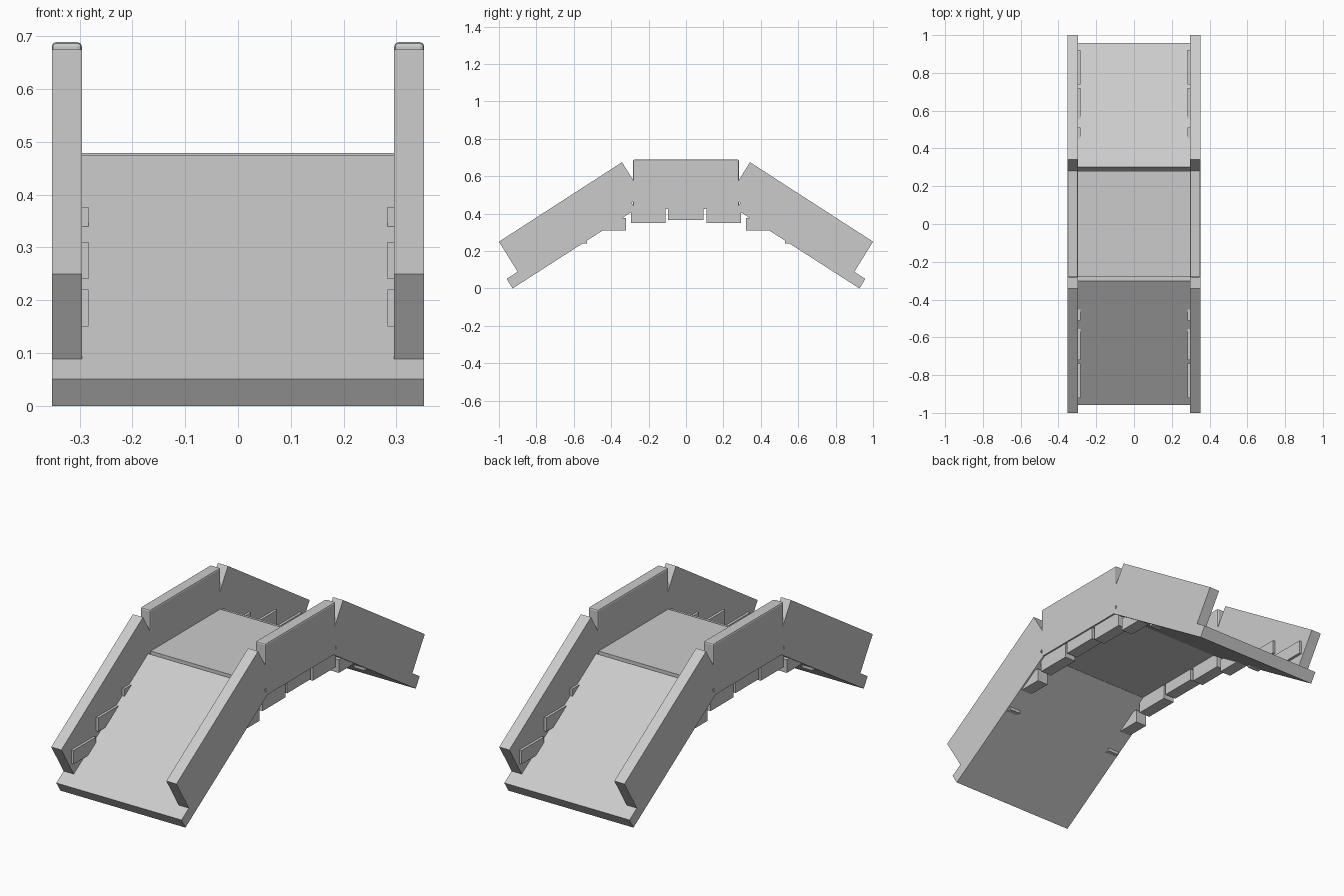
import bpy, bmesh

if "Cube" in bpy.data.objects:
    bpy.data.objects.remove(bpy.data.objects["Cube"])

HALF_W = 0.353   # outer half width
INNER = 0.296    # inner face of the parapets


def prism(name, profile, x0, x1, flip=False, bevel=0.0):
    """Extrude a (y, z) profile along x, optionally mirrored front to back."""
    s = -1 if flip else 1
    bm = bmesh.new()
    verts = [bm.verts.new((x0, s * y, z)) for y, z in profile]
    face = bm.faces.new(verts)
    ext = bmesh.ops.extrude_face_region(bm, geom=[face])
    moved = [v for v in ext["geom"] if isinstance(v, bmesh.types.BMVert)]
    bmesh.ops.translate(bm, verts=moved, vec=(x1 - x0, 0, 0))
    bmesh.ops.recalc_face_normals(bm, faces=bm.faces[:])
    mesh = bpy.data.meshes.new(name)
    bm.to_mesh(mesh)
    bm.free()
    obj = bpy.data.objects.new(name, mesh)
    bpy.context.collection.objects.link(obj)
    if bevel:
        mod = obj.modifiers.new("rounded_edges", "BEVEL")
        mod.width = bevel
        mod.segments = 2
    return obj


def rect(y0, y1, z0, z1):
    return [(y0, z0), (y1, z0), (y1, z1), (y0, z1)]


# Flat deck in the middle
prism("deck", rect(-0.28, 0.28, 0.425, 0.479), -HALF_W, HALF_W)

# Sloping slabs and their parapets, cut square to the slope
ramp = [(0.927, 0.0), (0.959, 0.051), (0.301, 0.474), (0.269, 0.423)]
parapet = [(0.889, 0.071), (1.0, 0.25), (0.342, 0.675), (0.231, 0.496)]

# Axis-aligned bricks stepping down each side: y range, z range
bricks = [
    (0.11, 0.295, 0.35, 0.427),
    (0.32, 0.51, 0.31, 0.377),
    (0.53, 0.72, 0.24, 0.31),
    (0.738, 0.92, 0.15, 0.22),
]

for end, flip in (("front", True), ("back", False)):
    prism(f"{end}_ramp", ramp, -HALF_W, HALF_W, flip)

for side, s in (("left", -1), ("right", 1)):
    # Level parapet with softened edges
    prism(f"{side}_middle_parapet", rect(-0.283, 0.283, 0.43, 0.689),
          s * INNER, s * HALF_W, bevel=0.008)
    # Crown brick under the deck
    prism(f"{side}_crown_brick", rect(-0.097, 0.093, 0.365, 0.43),
          s * 0.283, s * 0.345)
    for end, flip in (("front", True), ("back", False)):
        prism(f"{end}_{side}_parapet", parapet, s * INNER, s * HALF_W, flip)
        for i, b in enumerate(bricks):
            prism(f"{end}_{side}_brick_{i + 1}", rect(*b),
                  s * 0.283, s * 0.345, flip)
